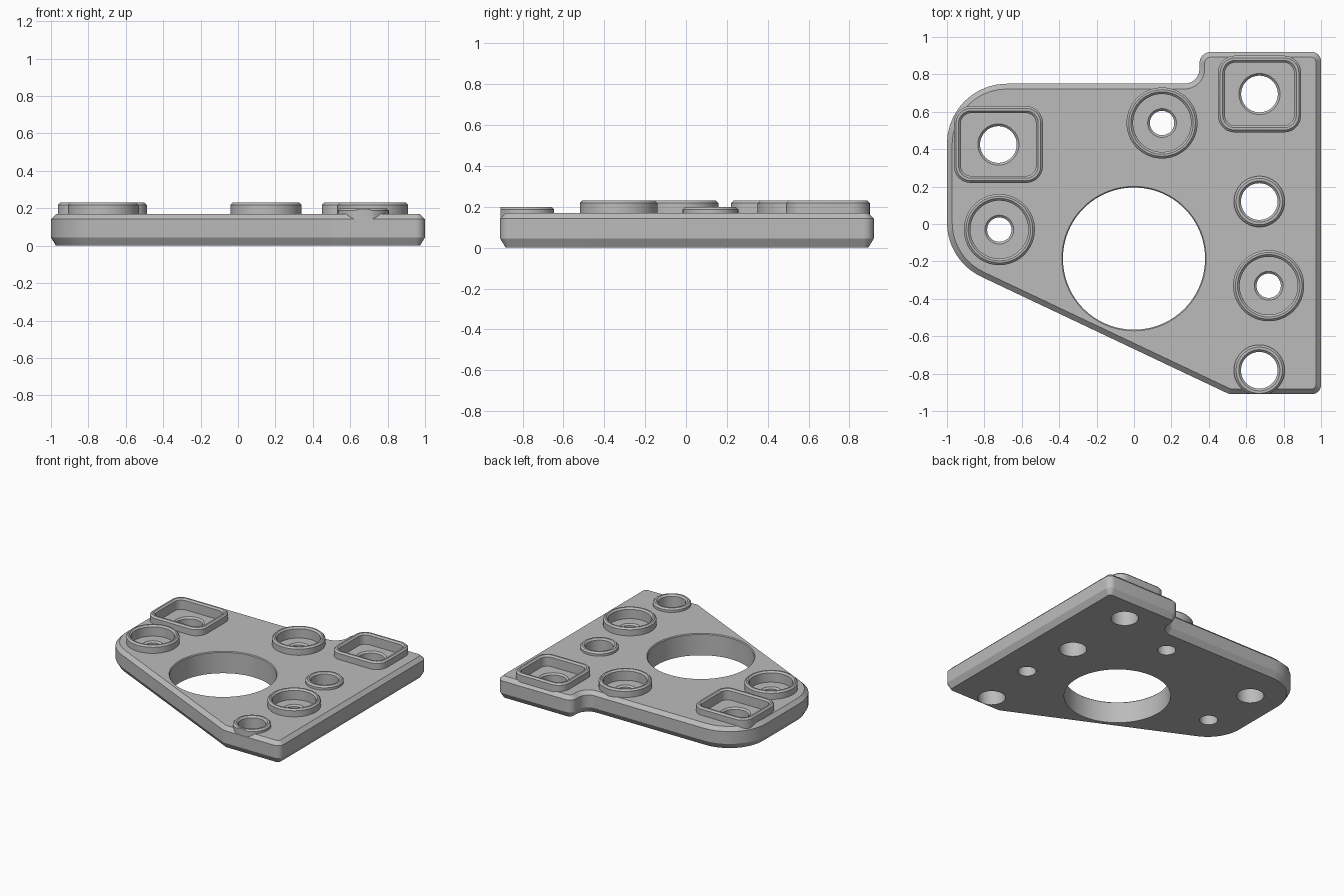
import bpy, bmesh, math
from mathutils import Vector

cube = bpy.data.objects.get("Cube")
if cube:
    bpy.data.objects.remove(cube, do_unlink=True)

grey = bpy.data.materials.new("machined_grey")
grey.use_nodes = True
grey.diffuse_color = (0.5, 0.5, 0.5, 1)
grey.node_tree.nodes["Principled BSDF"].inputs["Base Color"].default_value = (0.5, 0.5, 0.5, 1)


def rounded(corners, steps=10):
    """Counter-clockwise outline from (x, y, corner radius)."""
    pts = []
    for i, (x, y, r) in enumerate(corners):
        p = Vector((x, y))
        a = (Vector(corners[i - 1][:2]) - p).normalized()
        b = (Vector(corners[(i + 1) % len(corners)][:2]) - p).normalized()
        half = a.angle(b) / 2
        centre = p + (a + b).normalized() * (r / math.sin(half))
        tangent = r / math.tan(half)
        start, end = p + a * tangent - centre, p + b * tangent - centre
        sweep = start.angle(end)
        for k in range(steps + 1):
            t = k / steps
            arc = start * math.sin((1 - t) * sweep) + end * math.sin(t * sweep)
            pts.append(centre + arc / math.sin(sweep))
    return pts


def circle(x, y, r, n=64):
    return [Vector((x + r * math.cos(math.tau * i / n), y + r * math.sin(math.tau * i / n)))
            for i in range(n)]


def box(x, y, hx, hy, r):
    return rounded([(x - hx, y - hy, r), (x + hx, y - hy, r),
                    (x + hx, y + hy, r), (x - hx, y + hy, r)])


def inset(pts, d):
    """Move an outline inwards by d (mitred)."""
    out = []
    for i, p in enumerate(pts):
        e1 = (p - pts[i - 1]).normalized()
        e2 = (pts[(i + 1) % len(pts)] - p).normalized()
        n1, n2 = Vector((-e1.y, e1.x)), Vector((-e2.y, e2.x))
        out.append(p + (n1 + n2) * (d / (1 + n1.dot(n2))))
    return out


def loft(name, pts, levels):
    """Closed solid through (inset, z) copies of one outline."""
    bm = bmesh.new()
    rings = [[bm.verts.new((p.x, p.y, z)) for p in inset(pts, d)] for d, z in levels]
    for lo, hi in zip(rings, rings[1:]):
        for i in range(len(lo)):
            j = (i + 1) % len(lo)
            bm.faces.new((lo[i], lo[j], hi[j], hi[i]))
    bm.faces.new(rings[0][::-1])
    bm.faces.new(rings[-1])
    mesh = bpy.data.meshes.new(name)
    bm.to_mesh(mesh)
    bm.free()
    mesh.materials.append(grey)
    ob = bpy.data.objects.new(name, mesh)
    bpy.context.collection.objects.link(ob)
    return ob


def combine(target, tool, operation):
    mod = target.modifiers.new(operation, "BOOLEAN")
    mod.operation, mod.solver, mod.object = operation, "EXACT", tool
    bpy.context.view_layer.objects.active = target
    bpy.ops.object.modifier_apply(modifier=mod.name)
    bpy.data.objects.remove(tool, do_unlink=True)


TOP, RIM, COLLAR, FLOOR, C = 0.17, 0.23, 0.2, 0.145, 0.012

# Plate body with bevelled edges
outline = rounded([(1, -0.91, 0.05), (1, 0.92, 0.05), (0.35, 0.92, 0.06), (0.35, 0.75, 0.08),
                   (-1, 0.75, 0.32), (-1, -0.195, 0.32), (0.51, -0.91, 0.06)])
plate = loft("mounting_plate", outline, [(0.027, 0), (0, 0.045), (0, TOP - 0.028), (0.028, TOP)])

# Raised bosses: (outer outline, pocket outline, hole outline)
cups = []
for x, y in ((-0.72, -0.03), (0.15, 0.54), (0.72, -0.33)):
    cups.append((circle(x, y, 0.19), circle(x, y, 0.155), circle(x, y, 0.065)))
for x, y, hx in ((-0.725, 0.425, 0.238), (0.671, 0.695, 0.222)):
    cups.append((box(x, y, hx, 0.205, 0.09), box(x, y, hx - 0.037, 0.168, 0.055),
                 circle(x, y, 0.098)))
collars = [(0.67, 0.12), (0.67, -0.782)]

for outer, pocket, hole in cups:
    combine(plate, loft("boss", outer, [(0, 0.1), (0, RIM - C), (C, RIM)]), "UNION")
for x, y in collars:
    boss = loft("collar", circle(x, y, 0.136), [(0, 0.1), (0, COLLAR - C), (C, COLLAR)])
    # Trim flush with the front edge
    combine(boss, loft("trim", box(0, -1.409, 1, 0.5, 0.1), [(0, -1), (0, 1)]), "DIFFERENCE")
    combine(plate, boss, "UNION")

# Pockets, through holes and the large bore
for outer, pocket, hole in cups:
    combine(plate, loft("pocket", pocket, [(0, FLOOR), (0, RIM - C), (-C, RIM), (-C, 0.3)]),
            "DIFFERENCE")
    combine(plate, loft("hole", hole, [(0, -0.1), (0, FLOOR - C), (-C, FLOOR), (-C, FLOOR + 0.02)]),
            "DIFFERENCE")
for x, y in collars:
    combine(plate, loft("hole", circle(x, y, 0.098),
                        [(0, -0.1), (0, COLLAR - C), (-C, COLLAR), (-C, 0.3)]), "DIFFERENCE")
combine(plate, loft("bore", circle(0, -0.185, 0.38, 96),
                    [(0, -0.1), (0, TOP - 0.006), (-0.006, TOP), (-0.006, 0.3)]), "DIFFERENCE")

# Smooth the curves, keep the edges crisp
bpy.ops.object.select_all(action="DESELECT")
plate.select_set(True)
bpy.context.view_layer.objects.active = plate
bpy.ops.object.shade_smooth_by_angle(angle=math.radians(25))
